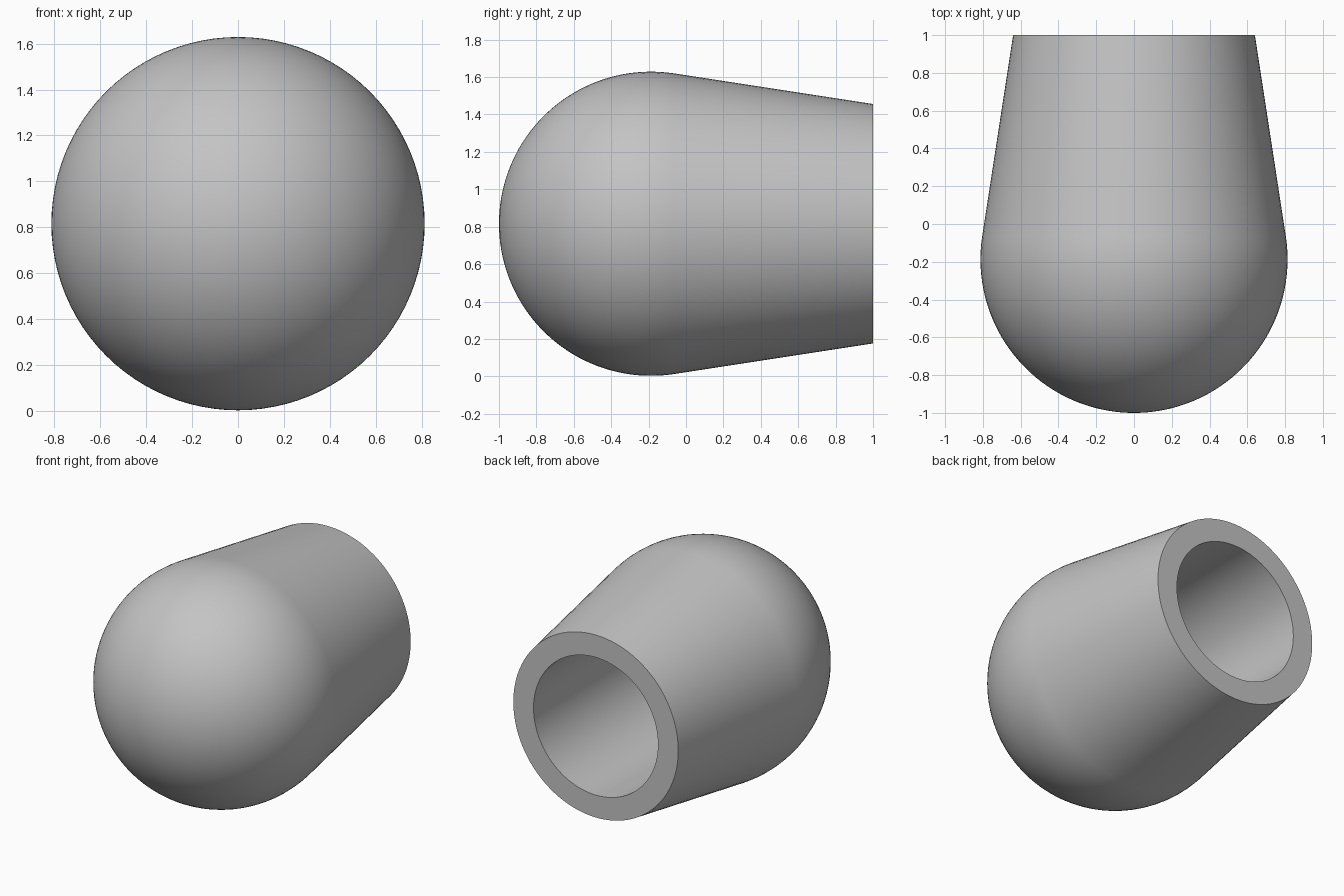
import bpy
import bmesh
import math

cube = bpy.data.objects.get("Cube")
if cube:
    bpy.data.objects.remove(cube, do_unlink=True)

SEGMENTS = 96
DOME_STEPS = 40
RADIUS = 0.813
CENTER_Y = -1 + RADIUS
AXIS_Z = 0.816
RIM_RADIUS = 0.64
BORE_RADIUS = 0.483
BORE_END = -0.19

# Plain grey material
grey = bpy.data.materials.new("plain grey")
grey.use_nodes = True
colour = (0.55, 0.55, 0.55, 1)
grey.diffuse_color = colour
grey.node_tree.nodes["Principled BSDF"].inputs["Base Color"].default_value = colour

# Profile of (y, radius): round nose, tangent taper, flat rim, blind bore
taper = math.radians(8.7)
profile = []
for i in range(DOME_STEPS + 1):
    a = (math.pi / 2 + taper) * i / DOME_STEPS
    profile.append((CENTER_Y - RADIUS * math.cos(a), RADIUS * math.sin(a)))
profile += [(1, RIM_RADIUS), (1, BORE_RADIUS), (BORE_END, BORE_RADIUS), (BORE_END, 0)]

# Spin the profile about the y axis
bm = bmesh.new()
verts = [bm.verts.new((r, y, 0)) for y, r in profile]
edges = [bm.edges.new(pair) for pair in zip(verts, verts[1:])]
bmesh.ops.spin(bm, geom=verts + edges, cent=(0, 0, 0), axis=(0, 1, 0),
               angle=math.tau, steps=SEGMENTS, use_duplicate=False)
bmesh.ops.remove_doubles(bm, verts=bm.verts, dist=0.0001)
bmesh.ops.recalc_face_normals(bm, faces=bm.faces)

mesh = bpy.data.meshes.new("hollow_round_cap")
bm.to_mesh(mesh)
bm.free()
mesh.materials.append(grey)
cap = bpy.data.objects.new("hollow_round_cap", mesh)
cap.location.z = AXIS_Z
bpy.context.collection.objects.link(cap)

# Smooth body with crisp rim edges
bpy.ops.object.select_all(action="DESELECT")
cap.select_set(True)
bpy.context.view_layer.objects.active = cap
bpy.ops.object.shade_smooth_by_angle(angle=math.radians(30))
